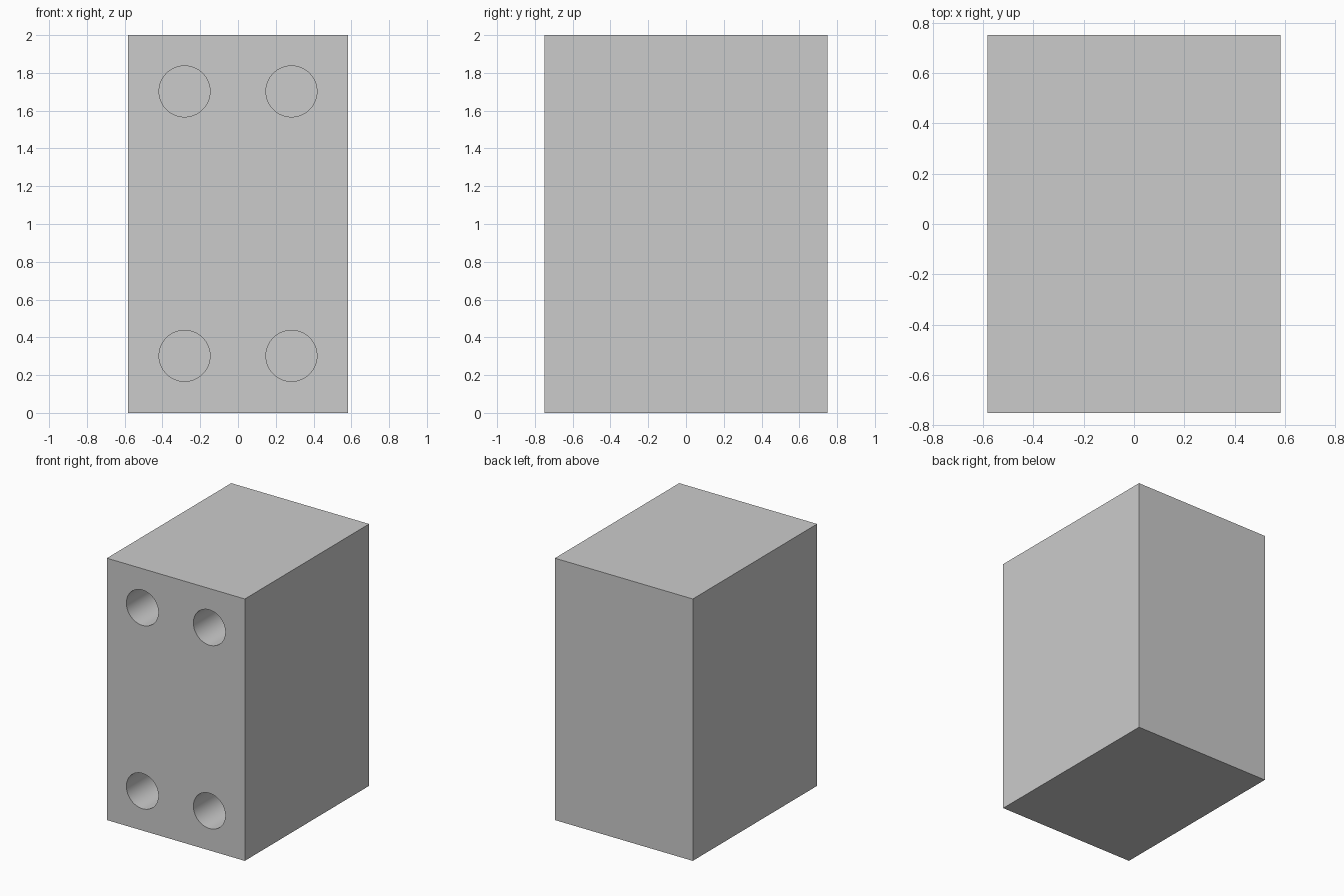
import bpy
from math import radians

if "Cube" in bpy.data.objects:
    bpy.data.objects.remove(bpy.data.objects["Cube"])

WIDTH, DEPTH, HEIGHT = 1.165, 1.5, 2.0
HOLE_R, HOLE_DEPTH = 0.135, 0.7

# Solid rectangular block
bpy.ops.mesh.primitive_cube_add(size=1, location=(0, 0, HEIGHT / 2))
block = bpy.context.object
block.name = "block"
block.scale = (WIDTH, DEPTH, HEIGHT)
bpy.ops.object.transform_apply(location=False, rotation=False, scale=True)


def drill(x, z):
    """Cut a blind round hole into the front face."""
    front = -DEPTH / 2
    overshoot = 0.1
    bpy.ops.mesh.primitive_cylinder_add(
        vertices=64, radius=HOLE_R, depth=HOLE_DEPTH + overshoot,
        location=(x, front + (HOLE_DEPTH - overshoot) / 2, z),
        rotation=(radians(90), 0, 0))
    cutter = bpy.context.object
    cutter.name = "hole_cutter"
    cutter.hide_render = True
    mod = block.modifiers.new("hole", 'BOOLEAN')
    mod.operation = 'DIFFERENCE'
    mod.solver = 'EXACT'
    mod.object = cutter
    bpy.context.view_layer.objects.active = block
    bpy.ops.object.modifier_apply(modifier=mod.name)
    bpy.data.objects.remove(cutter, do_unlink=True)


# Four mounting holes, two near the bottom and two near the top
for x in (-0.283, 0.283):
    for z in (0.302, 1.702):
        drill(x, z)

# Smooth hole walls, sharp edges elsewhere
bpy.ops.object.select_all(action='DESELECT')
block.select_set(True)
bpy.context.view_layer.objects.active = block
bpy.ops.object.shade_smooth_by_angle(angle=radians(30))
